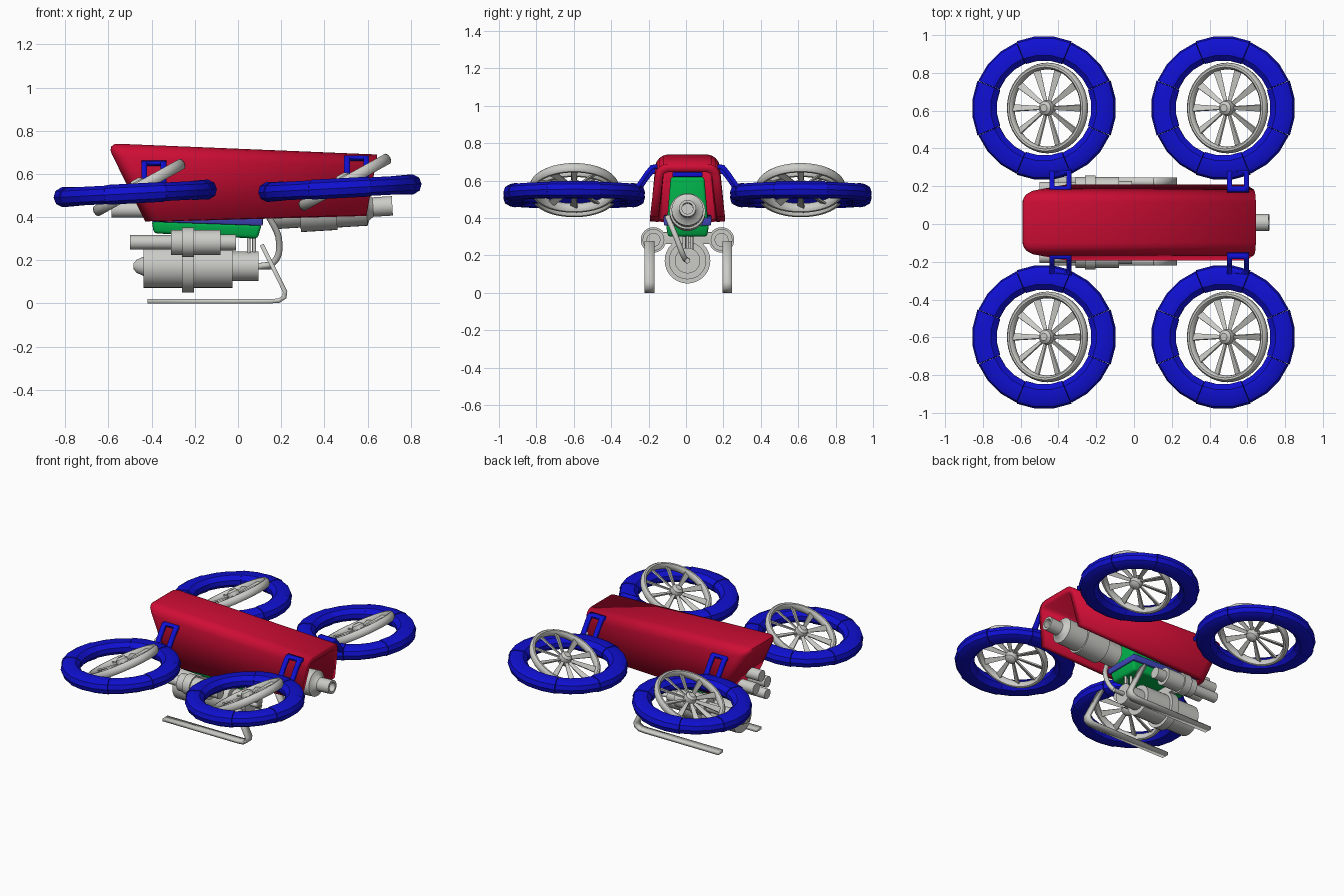
import bpy, bmesh
from math import sin, cos, pi, radians
from mathutils import Matrix, Vector

cube = bpy.data.objects.get("Cube")
if cube:
    bpy.data.objects.remove(cube, do_unlink=True)


def material(name, rgb):
    m = bpy.data.materials.new(name)
    m.use_nodes = True
    m.diffuse_color = (*rgb, 1)
    m.node_tree.nodes["Principled BSDF"].inputs["Base Color"].default_value = (*rgb, 1)
    return m


RED = material("red_paint", (0.62, 0.004, 0.035))
BLUE = material("deep_blue", (0.005, 0.005, 0.65))
GREEN = material("green_casing", (0.0, 0.45, 0.07))
PLATE = material("pale_blue", (0.05, 0.06, 0.48))
GREY = material("light_grey", (0.6, 0.6, 0.57))
parts = []
MID = 0.008  # centre line of the hull


def finish(name, bm, mat, loc=(0, 0, 0), rot=(0, 0, 0)):
    bmesh.ops.recalc_face_normals(bm, faces=bm.faces)
    mesh = bpy.data.meshes.new(name)
    bm.to_mesh(mesh)
    bm.free()
    mesh.materials.append(mat)
    ob = bpy.data.objects.new(name, mesh)
    ob.location, ob.rotation_euler = loc, rot
    bpy.context.collection.objects.link(ob)
    parts.append(ob)
    return ob


def solidify(ob, thickness, offset):
    mod = ob.modifiers.new("thickness", "SOLIDIFY")
    mod.thickness, mod.offset = thickness, offset
    mod.use_even_offset = True


def add_lathe(bm, pts, n=32):
    """Revolve (radius, height) points about local z and cap open ends."""
    rings = [[bm.verts.new((r * cos(2 * pi * i / n), r * sin(2 * pi * i / n), h))
              for i in range(n)] for r, h in pts]
    for a, b in zip(rings, rings[1:]):
        for i in range(n):
            j = (i + 1) % n
            bm.faces.new((a[i], a[j], b[j], b[i]))
    bm.faces.new(rings[0][::-1])
    bm.faces.new(rings[-1])


def turned(name, pts, y, z, tilt=0.0, x=0.0):
    """Round part lying along x, from (x, radius) points."""
    bm = bmesh.new()
    add_lathe(bm, [(r, h) for h, r in pts])
    return finish(name, bm, GREY, (x, y, z), (0, pi / 2 - tilt, 0))


def frustum(lower, upper):
    """Block between two (x0, x1, z0, z1, half_width) levels."""
    bm = bmesh.new()
    v = [[bm.verts.new((x, s * w, z)) for x, z, s in
          ((x0, z0, -1), (x1, z1, -1), (x1, z1, 1), (x0, z0, 1))]
         for x0, x1, z0, z1, w in (lower, upper)]
    bm.faces.new(v[0])
    bm.faces.new(v[1])
    sides = [bm.faces.new((v[0][i], v[0][(i + 1) % 4], v[1][(i + 1) % 4], v[1][i]))
             for i in range(4)]
    bmesh.ops.recalc_face_normals(bm, faces=bm.faces)
    return bm, sides


def ribbon(name, path, columns, mat, thickness, loc, hole=()):
    """Strip along a path of (y, z) points, spanning x columns, with optional window."""
    bm = bmesh.new()
    rows = [[bm.verts.new((x, y, z)) for x in columns] for y, z in path]
    for i, (a, b) in enumerate(zip(rows, rows[1:])):
        for j in range(len(columns) - 1):
            if not (i in hole and j == 1):
                bm.faces.new((a[j], a[j + 1], b[j + 1], b[j]))
    ob = finish(name, bm, mat, loc)
    solidify(ob, thickness, 0)
    return ob


# Hull: tapered shell, open below and at the +x end
bm, sides = frustum((-0.43, 0.595, 0.38, 0.41, 0.2), (-0.61, 0.645, 0.742, 0.69, 0.167))
bm.faces.ensure_lookup_table()
bmesh.ops.delete(bm, geom=[bm.faces[0], sides[1]], context="FACES")
edges = [e for e in bm.edges if not e.is_boundary]
bmesh.ops.bevel(bm, geom=edges, offset=0.06, segments=4, profile=0.5, affect="EDGES")
hull = finish("hull_shell", bm, RED, (0, MID, 0))
solidify(hull, 0.045, -1)


# Green core with blue plates
def block(name, lower, upper, mat, bevel):
    bm, _ = frustum(lower, upper)
    bmesh.ops.bevel(bm, geom=list(bm.edges), offset=bevel, segments=3, profile=0.5,
                    affect="EDGES")
    return finish(name, bm, mat, (0, MID, 0))


block("core_casing", (-0.39, 0.09, 0.325, 0.3, 0.105), (-0.4, 0.11, 0.385, 0.365, 0.115), GREEN, 0.015)
block("core_upper", (-0.38, 0.11, 0.38, 0.38, 0.11), (-0.38, 0.11, 0.62, 0.62, 0.09), GREEN, 0.015)
block("lower_plate", (-0.4, 0.115, 0.378, 0.36, 0.125), (-0.4, 0.115, 0.415, 0.4, 0.13), PLATE, 0.006)
block("upper_plate", (-0.38, 0.12, 0.62, 0.62, 0.08), (-0.38, 0.12, 0.645, 0.645, 0.08), BLUE, 0.006)

# Rear engine with hollow nozzle
turned("rear_engine", [(-0.55, 0.05), (-0.55, 0.075), (-0.43, 0.075), (-0.43, 0.096),
                       (-0.26, 0.096), (-0.26, 0.085), (-0.12, 0.085), (-0.11, 0.06),
                       (-0.09, 0.045), (0, 0.045), (0, 0.03), (-0.08, 0.03)],
       MID, 0.452, 0.06, 0.715)

# Pipes at the slanted end
for i, (y, z) in enumerate(((-0.055, 0.435), (0.07, 0.435), (MID, 0.5))):
    turned(f"intake_pipe_{i}", [(-0.585, 0.025), (-0.585, 0.037), (-0.38, 0.037)], y, z)
    parts[-1].name = f"intake_pipe_{i}"

# Main tank and its two side cylinders
turned("main_tank", [(-0.485, 0.012), (-0.47, 0.03), (-0.437, 0.045), (-0.437, 0.1),
                     (-0.26, 0.1), (-0.26, 0.122), (-0.205, 0.122), (-0.205, 0.1),
                     (-0.025, 0.1), (-0.025, 0.068), (0.095, 0.068), (0.095, 0.014),
                     (0.17, 0.014)], MID, 0.172)
for side, tag in ((1, "left"), (-1, "right")):
    turned(f"side_cylinder_{tag}",
           [(-0.5, 0.033), (-0.31, 0.033), (-0.31, 0.058), (-0.26, 0.058), (-0.26, 0.068),
            (-0.205, 0.068), (-0.205, 0.058), (-0.08, 0.058), (-0.08, 0.037),
            (-0.01, 0.037)], MID + side * 0.182, 0.283)

# Tank straps and small prongs under the core
for x, y in ((0.05, -0.01), (0.05, 0.03), (0.075, MID)):
    bm = bmesh.new()
    add_lathe(bm, [(0.009, 0.23), (0.009, 0.33)], 12)
    finish("core_prong", bm, GREY, (x, y, 0))
block("tank_strap", (-0.255, -0.21, 0.26, 0.26, 0.17), (-0.255, -0.21, 0.325, 0.325, 0.17), GREY, 0.004)

# Bent feed hose
curve = bpy.data.curves.new("feed_hose", "CURVE")
curve.dimensions = "3D"
curve.bevel_depth, curve.bevel_resolution, curve.resolution_u = 0.015, 3, 8
spline = curve.splines.new("BEZIER")
hose = [(0.14, -0.1, 0.41), (0.19, -0.05, 0.29), (0.165, -0.01, 0.19), (0.1, MID, 0.172)]
spline.bezier_points.add(len(hose) - 1)
for p, co in zip(spline.bezier_points, hose):
    p.co = co
    p.handle_left_type = p.handle_right_type = "AUTO"
curve.materials.append(GREY)
bpy.context.collection.objects.link(bpy.data.objects.new("feed_hose", curve))

# Landing skids: bent flat bars
for side, tag in ((1, "left"), (-1, "right")):
    skid = ribbon(f"skid_{tag}", [(-0.42, 0.01), (0.15, 0.01), (0.19, 0.013), (0.215, 0.03),
                                  (0.218, 0.055), (0.11, 0.272)],
                  (-0.026, 0.026), GREY, 0.02, (0, 0.013 + side * 0.208, 0))
    skid.rotation_euler.z = -pi / 2


# Duct rings: eight segments, alternating slightly in size
def duct_ring(name, loc, tilt):
    bm = bmesh.new()
    section = [(-1, -0.35), (-0.55, -0.95), (0.4, -1), (0.85, -0.65), (1, 0),
               (0.85, 0.65), (0.4, 1), (-0.55, 0.95), (-1, 0.35)]
    for k in range(8):
        size = 1.0 if k % 2 == 0 else 0.93
        loops = []
        for s in range(4):
            a = radians(45 * k - 22.3 + 44.6 * s / 3)
            loops.append([bm.verts.new(((0.317 + 0.065 * size * r) * cos(a),
                                        (0.317 + 0.065 * size * r) * sin(a),
                                        0.046 * size * h)) for r, h in section])
        n = len(section)
        for a, b in zip(loops, loops[1:]):
            for i in range(n):
                bm.faces.new((a[i], a[(i + 1) % n], b[(i + 1) % n], b[i]))
        bm.faces.new(loops[0])
        bm.faces.new(loops[-1])
    finish(name, bm, BLUE, loc, (0, -tilt, 0))


# Bladed wheels: rim, hub and tapered blades
def wheel(name, loc):
    bm = bmesh.new()
    rim = [(0.222 + 0.018 * cos(t * pi / 5), 0.027 * sin(t * pi / 5)) for t in range(10)]
    n = 48
    loops = [[bm.verts.new((r * cos(2 * pi * i / n), r * sin(2 * pi * i / n), h))
              for r, h in rim] for i in range(n)]
    for i in range(n):
        a, b = loops[i], loops[(i + 1) % n]
        for j in range(10):
            bm.faces.new((a[j], a[(j + 1) % 10], b[(j + 1) % 10], b[j]))
    add_lathe(bm, [(0.02, -0.04), (0.036, -0.03), (0.042, 0), (0.036, 0.03), (0.02, 0.042)], 20)
    for k in range(10):
        turn = Matrix.Rotation(2 * pi * k / 10, 4, "Z") @ Matrix.Rotation(radians(25), 4, "X")
        blade = bmesh.ops.create_cube(bm, size=1)["verts"]
        for v in blade:
            outer = v.co.x > 0
            v.co = turn @ Vector((0.215 if outer else 0.03,
                                  v.co.y * (0.04 if outer else 0.018), v.co.z * 0.009))
    finish(name, bm, GREY, loc, (0, -radians(29), 0))


# Four lift units with windowed arms
for x, hub_x, z, arm_x, end in ((-0.476, -0.458, 0.51, -0.39, "far"), (0.472, 0.495, 0.534, 0.55, "near")):
    for side, tag in ((1, "back"), (-1, "front")):
        y = MID + side * 0.606
        duct_ring(f"duct_ring_{tag}_{end}", (x, y, z), radians(3))
        wheel(f"bladed_wheel_{tag}_{end}", (hub_x, y, z + 0.027))
        path = [(0.16, 0.65), (0.19, 0.648), (0.215, 0.618), (0.262, 0.55), (0.31, 0.52)]
        ribbon(f"duct_arm_{tag}_{end}", [(side * py, pz) for py, pz in path],
               (-0.058, -0.032, 0.032, 0.058), BLUE, 0.024,
               (arm_x, MID, z - 0.51), hole=(1, 2))

# Smooth shading with sharp edges kept
bpy.ops.object.select_all(action="DESELECT")
for ob in parts:
    ob.select_set(True)
bpy.context.view_layer.objects.active = parts[0]
bpy.ops.object.shade_smooth_by_angle(angle=radians(35))
